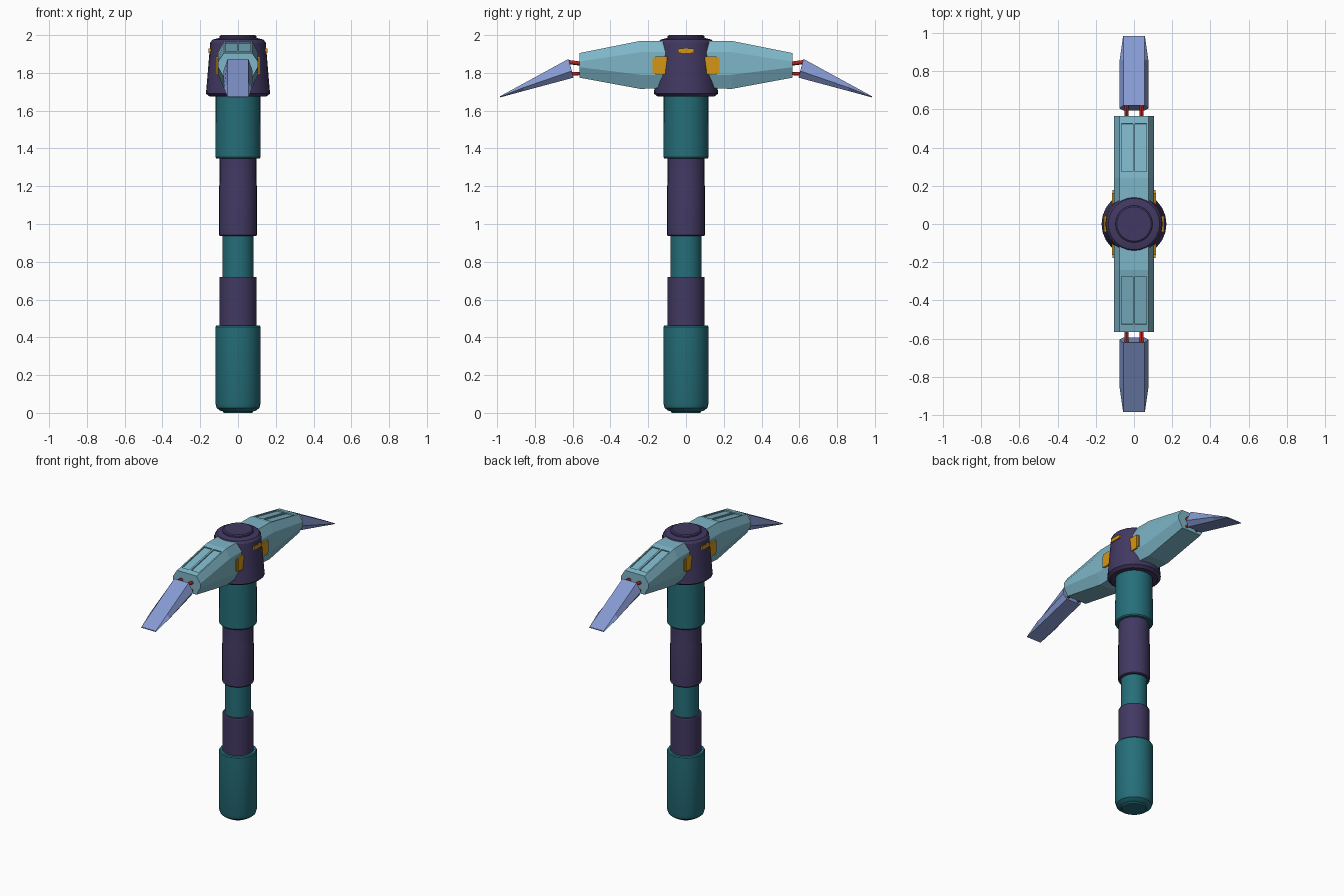
import bpy, bmesh, math
from mathutils import Matrix, Vector

if "Cube" in bpy.data.objects:
    bpy.data.objects.remove(bpy.data.objects["Cube"])


def material(name, rgb):
    m = bpy.data.materials.new(name)
    lin = [((c / 255 + 0.055) / 1.055) ** 2.4 for c in rgb]
    m.diffuse_color = (*lin, 1)
    m.use_nodes = True
    m.node_tree.nodes["Principled BSDF"].inputs["Base Color"].default_value = m.diffuse_color
    return m


TEAL = material("deep teal", (37, 110, 121))
PURPLE = material("dark purple", (66, 57, 98))
PALE = material("pale teal", (126, 182, 200))
BLUE = material("blade blue", (134, 154, 210))
RED = material("rod red", (185, 38, 34))
GOLD = material("gold", (212, 150, 20))


def finish(bm, name, mat, smooth=False):
    bmesh.ops.recalc_face_normals(bm, faces=bm.faces)
    me = bpy.data.meshes.new(name)
    bm.to_mesh(me)
    bm.free()
    ob = bpy.data.objects.new(name, me)
    bpy.context.collection.objects.link(ob)
    if mat:
        me.materials.append(mat)
    if smooth:
        bpy.ops.object.select_all(action='DESELECT')
        ob.select_set(True)
        bpy.context.view_layer.objects.active = ob
        bpy.ops.object.shade_smooth_by_angle(angle=math.radians(30))
    return ob


def loft(name, rings, mat, smooth=False):
    bm = bmesh.new()
    loops = [[bm.verts.new(p) for p in r] for r in rings]
    n = len(rings[0])
    for a, b in zip(loops, loops[1:]):
        for i in range(n):
            j = (i + 1) % n
            bm.faces.new((a[i], a[j], b[j], b[i]))
    bm.faces.new(loops[0])
    bm.faces.new(loops[-1])
    return finish(bm, name, mat, smooth)


def lathe(name, profile, mat, n=32):
    rings = [[(r * math.cos(math.tau * i / n), r * math.sin(math.tau * i / n), z)
              for i in range(n)] for r, z in profile]
    return loft(name, rings, mat, True)


def box(name, lo, hi, mat, rot=None):
    bm = bmesh.new()
    bmesh.ops.create_cube(bm, size=1)
    lo, hi = Vector(lo), Vector(hi)
    mx = Matrix.Translation((lo + hi) / 2)
    if rot:
        mx = mx @ rot
    bmesh.ops.transform(bm, matrix=mx @ Matrix.Diagonal((*(hi - lo), 1)), verts=bm.verts)
    return finish(bm, name, mat)


def rod(name, a, b, r, mat):
    a, b = Vector(a), Vector(b)
    bm = bmesh.new()
    d = b - a
    mx = Matrix.Translation((a + b) / 2) @ d.to_track_quat('Z', 'Y').to_matrix().to_4x4()
    bmesh.ops.create_cone(bm, cap_ends=True, segments=12, radius1=r, radius2=r,
                          depth=d.length, matrix=mx)
    return finish(bm, name, mat, True)


# Handle, from the bottom up
lathe("lower_grip", [(0.075, 0), (0.08, 0.008), (0.095, 0.012), (0.112, 0.025), (0.12, 0.05),
                     (0.12, 0.455), (0.115, 0.462)], TEAL)
lathe("lower_collar", [(0.098, 0.45), (0.099, 0.715), (0.096, 0.72)], PURPLE)
lathe("middle_shaft", [(0.083, 0.71), (0.083, 0.95)], TEAL)
lathe("upper_collar", [(0.096, 0.937), (0.1, 0.942), (0.1, 1.2), (0.097, 1.22), (0.097, 1.36)], PURPLE)
lathe("upper_grip", [(0.115, 1.347), (0.12, 1.354), (0.118, 1.69)], TEAL)

# Tapered hub and its cap
lathe("hub", [(0.115, 1.675), (0.15, 1.675), (0.17, 1.69), (0.167, 1.72), (0.147, 1.96),
              (0.135, 1.976), (0.104, 1.984), (0.098, 1.984), (0.098, 1.994), (0.09, 2.0)],
      PURPLE, 24)


# Octagonal section: bottom, lower side, upper side, top heights
def section(y, z, xin, xout):
    right = [(xin, z[0]), (xout, z[1]), (xout, z[2]), (xin, z[3])]
    pts = right + [(-x, h) for x, h in reversed(right)]
    return [(x, y, h) for x, h in pts]


for s, side in ((-1, "front"), (1, "back")):
    # Arm
    arm = loft(side + "_arm", [
        section(s * 0.02, (1.725, 1.79, 1.91, 1.97), 0.075, 0.105),
        section(s * 0.24, (1.715, 1.79, 1.91, 1.97), 0.075, 0.105),
        section(s * 0.565, (1.775, 1.83, 1.86, 1.905), 0.075, 0.105)], PALE)
    # Two sunken panels on the sloping top
    tilt = Matrix.Rotation(-s * math.atan2(0.065, 0.325), 4, 'X')
    for k in (-1, 1):
        x0, x1 = sorted((k * 0.006, k * 0.066))
        y0, y1 = sorted((s * 0.275, s * 0.53))
        zc = 1.97 - 0.2 * (0.4025 - 0.24)
        cut = box(side + "_panel_cutter", (x0, y0, zc - 0.008), (x1, y1, zc + 0.03), None, tilt)
        cut.hide_render = True
        cut.hide_viewport = True
        mod = arm.modifiers.new("panel", 'BOOLEAN')
        mod.object = cut
        mod.operation = 'DIFFERENCE'
        mod.solver = 'EXACT'
        # Gold clamps on the arm sides
        for nm, ya, yb, h in (("clamp", 0.10, 0.162, 0.048), ("clamp_lip", 0.12, 0.178, 0.04)):
            xa, xb = sorted((k * 0.09, k * (0.116 if nm == "clamp" else 0.112)))
            yl, yh = sorted((s * ya, s * yb))
            box(f"{side}_{nm}", (xa, yl, 1.84 - h), (xb, yh, 1.84 + h), GOLD)
        # Red rods linking arm and blade
        rod(side + "_upper_rod", (k * 0.04, s * 0.55, 1.848), (k * 0.04, s * 0.63, 1.858), 0.011, RED)
        rod(side + "_lower_rod", (k * 0.04, s * 0.55, 1.797), (k * 0.04, s * 0.63, 1.795), 0.009, RED)

    # Blade: slanted hexagonal base, shrinking to a flat edge
    def hexa(top, mid, low, xm):
        half = [(0.055, *low), (xm, *mid), (0.055, *top)]
        return [(x, s * y, z) for x, y, z in half] + [(-x, s * y, z) for x, y, z in reversed(half)]

    loft(side + "_blade", [
        hexa((0.622, 1.874), (0.605, 1.81), (0.595, 1.775), 0.077),
        hexa((0.86, 1.744), (0.86, 1.722), (0.86, 1.704), 0.075),
        hexa((0.985, 1.676), (0.985, 1.673), (0.985, 1.67), 0.057)], BLUE)

# Gold bars on the hub sides
for k in (-1, 1):
    xa, xb = sorted((k * 0.13, k * 0.156))
    box("hub_bar", (xa, -0.042, 1.905), (xb, 0.042, 1.928), GOLD)
